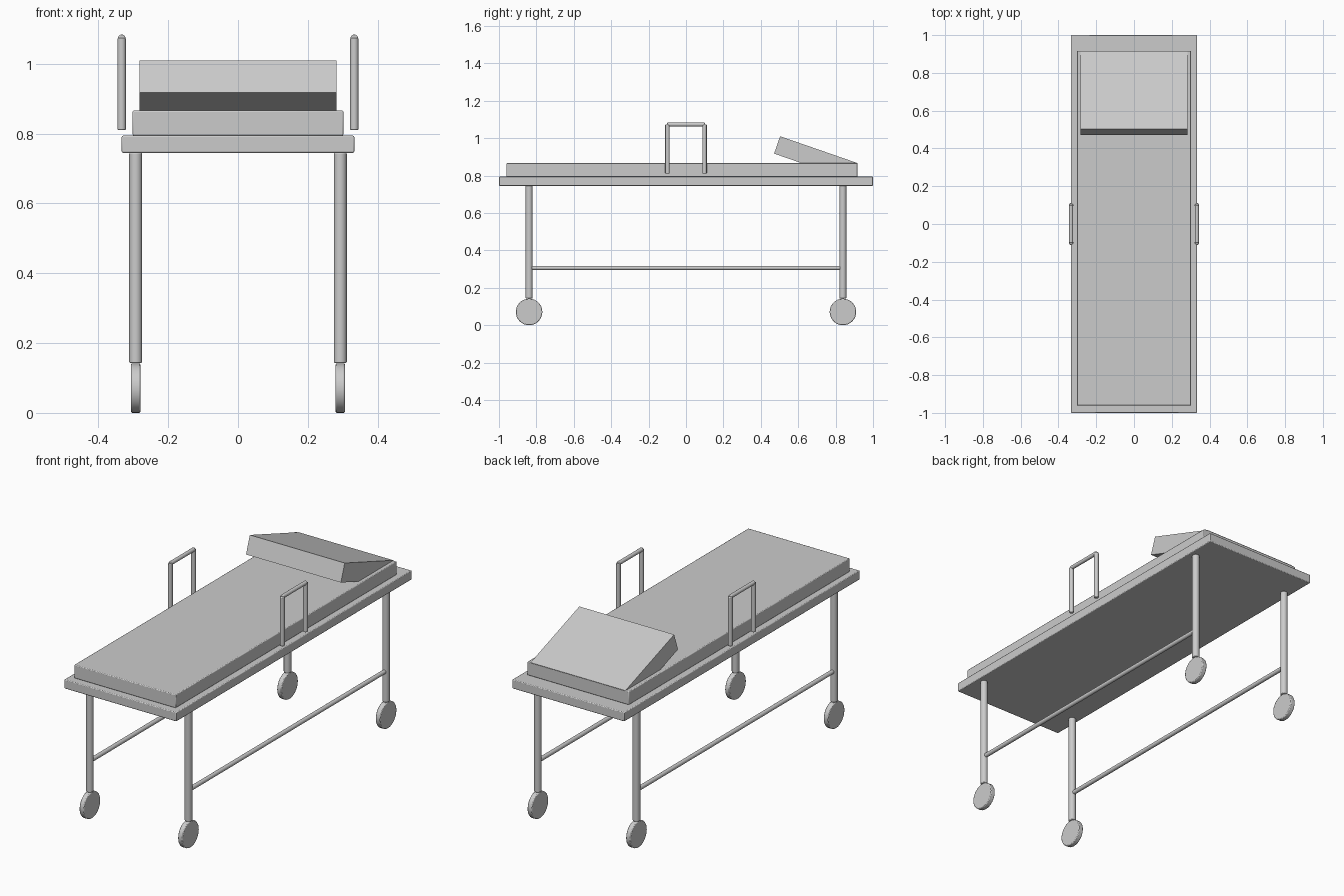
import bpy, math
from mathutils import Matrix

if "Cube" in bpy.data.objects:
    bpy.data.objects.remove(bpy.data.objects["Cube"])


def finish(ob, name, bevel):
    ob.name = name
    if bevel:
        m = ob.modifiers.new("edge_round", 'BEVEL')
        m.width = bevel
        m.segments = 2
        m.limit_method = 'ANGLE'
        m.angle_limit = math.radians(40)
    bpy.ops.object.shade_smooth_by_angle(angle=math.radians(35))
    return ob


def box(name, x, y0, y1, z0, z1, bevel=0.004):
    bpy.ops.mesh.primitive_cube_add(size=1)
    ob = bpy.context.object
    ob.data.transform(Matrix.Diagonal((2 * x, y1 - y0, z1 - z0, 1)))
    ob.location = (0, (y0 + y1) / 2, (z0 + z1) / 2)
    return finish(ob, name, bevel)


def rod(name, r, length, loc, rot=(0, 0, 0), verts=24, bevel=0.003):
    bpy.ops.mesh.primitive_cylinder_add(vertices=verts, radius=r, depth=length,
                                        location=loc, rotation=rot)
    return finish(bpy.context.object, name, bevel)


ALONG_Y = (math.pi / 2, 0, 0)
ALONG_X = (0, math.pi / 2, 0)

# Bed frame and mattress
box("bed_platform", 0.333, -1.0, 1.0, 0.745, 0.794)
box("mattress", 0.302, -0.961, 0.917, 0.794, 0.866)

# Tilted headrest: a block sunk into the mattress at its far end
tilt = math.radians(19.1)
L, T = 0.438, 0.098
head = box("headrest", 0.282, -L / 2, L / 2, -T / 2, T / 2, bevel=0)
head.rotation_euler = (-tilt, 0, 0)
# midpoint of the low-front and high-back corners seen from the side
head.location = (0, 0.694, 0.892)

for s, side in ((-1, "left"), (1, "right")):
    # Legs with wheels
    for t, end in ((-1, "front"), (1, "back")):
        x, y = 0.293 * s, 0.839 * t
        rod(f"{end}_{side}_leg", 0.0185, 0.602, (x, y, 0.444))
        rod(f"{end}_{side}_wheel", 0.071, 0.027, (x, y, 0.071), ALONG_X, 32, 0.004)
    # Lower brace between the legs
    rod(f"{side}_brace", 0.0115, 1.65, (0.293 * s, 0, 0.306), ALONG_Y)
    # Side handle
    for t, end in ((-1, "front"), (1, "back")):
        rod(f"{side}_handle_{end}_post", 0.012, 0.264, (0.333 * s, 0.099 * t, 0.942))
    rod(f"{side}_handle_bar", 0.0105, 0.202, (0.333 * s, 0, 1.073), ALONG_Y)
